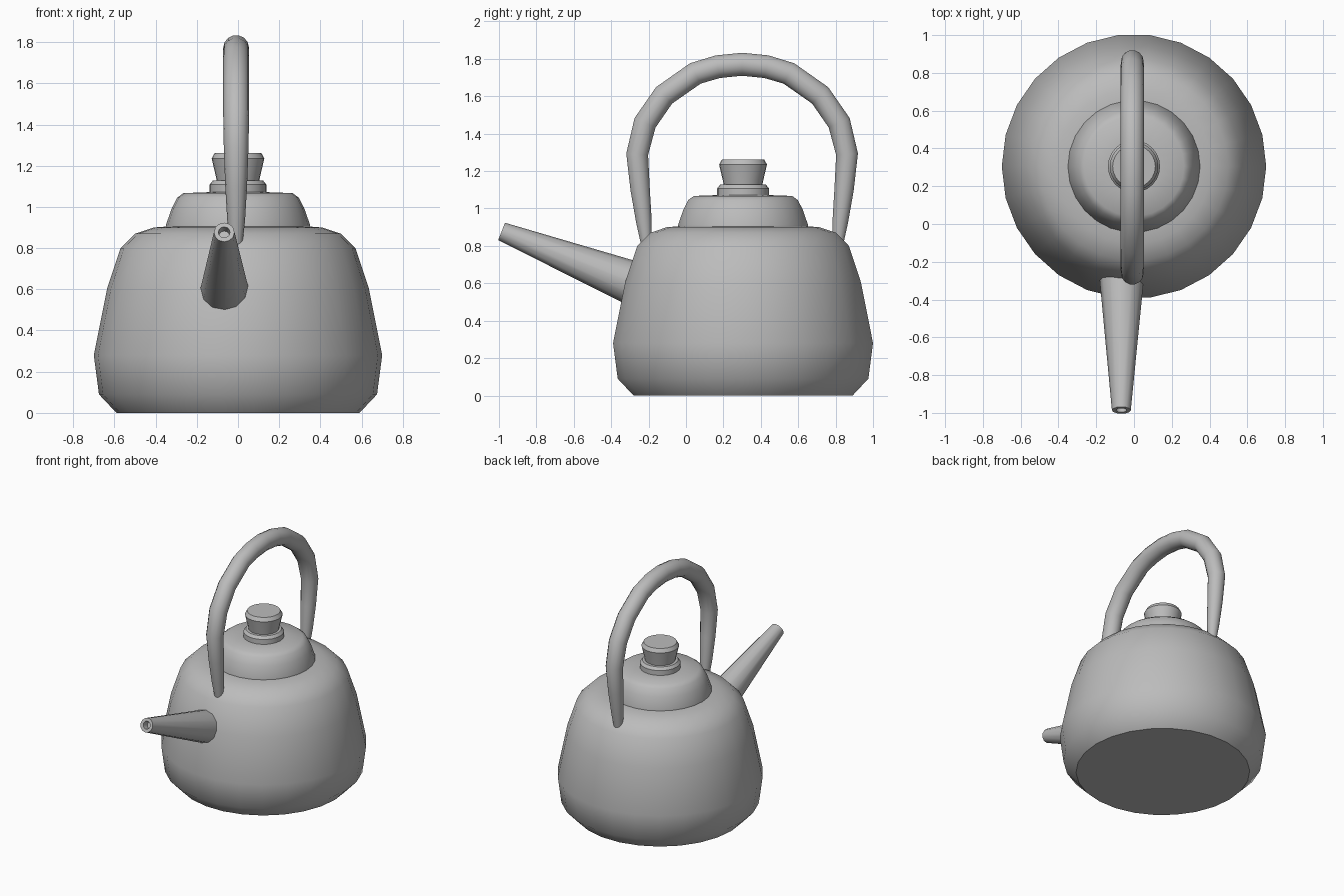
import bpy
import bmesh
from math import cos, sin, pi, radians
from mathutils import Vector

cube = bpy.data.objects.get("Cube")
if cube:
    bpy.data.objects.remove(cube)

grey = bpy.data.materials.new("plain grey")
grey.use_nodes = True
grey.diffuse_color = (0.5, 0.5, 0.5, 1)
grey.node_tree.nodes["Principled BSDF"].inputs["Base Color"].default_value = grey.diffuse_color

X_AXIS = Vector((1, 0, 0))
CENTRE_Y = 0.305


def loft(name, rings, sides, sharp_angle=40):
    """Skin round rings (centre, axis, radius) and cap both ends."""
    bm = bmesh.new()
    loops = []
    for centre, axis, radius in rings:
        across = axis.normalized().cross(X_AXIS)
        loops.append([
            bm.verts.new(centre + radius * (cos(2 * pi * i / sides) * X_AXIS
                                            + sin(2 * pi * i / sides) * across))
            for i in range(sides)])
    for low, high in zip(loops, loops[1:]):
        for i in range(sides):
            j = (i + 1) % sides
            bm.faces.new((low[i], low[j], high[j], high[i]))
    bm.faces.new(loops[0][::-1])
    bm.faces.new(loops[-1])
    bmesh.ops.recalc_face_normals(bm, faces=bm.faces)
    mesh = bpy.data.meshes.new(name)
    bm.to_mesh(mesh)
    bm.free()
    mesh.materials.append(grey)
    obj = bpy.data.objects.new(name, mesh)
    bpy.context.collection.objects.link(obj)
    bpy.ops.object.select_all(action="DESELECT")
    obj.select_set(True)
    bpy.context.view_layer.objects.active = obj
    bpy.ops.object.shade_smooth_by_angle(angle=radians(sharp_angle))
    return obj


def lathe(name, profile, sides, sharp_angle=40):
    """Turn a (radius, height) profile about the upright body axis."""
    up = Vector((0, 0, 1))
    return loft(name, [(Vector((0, CENTRE_Y, z)), up, r) for r, z in profile],
                sides, sharp_angle)


# Pot body
lathe("body", [(0.59, 0), (0.675, 0.09), (0.70, 0.28), (0.635, 0.605),
               (0.57, 0.80), (0.50, 0.87), (0.41, 0.90), (0.33, 0.906)], 26, 46)

# Lid and its knob
lathe("lid", [(0.35, 0.90), (0.35, 0.912), (0.321, 0.995), (0.295, 1.045),
              (0.265, 1.067), (0.13, 1.072)], 26, 60)
lathe("knob_base", [(0.138, 1.065), (0.138, 1.108), (0.122, 1.128), (0.09, 1.13)], 24, 35)
lathe("knob", [(0.102, 1.12), (0.108, 1.15), (0.128, 1.235), (0.113, 1.262)], 24, 35)

# Arched handle: one half of the path, mirrored over the top
half = [(-0.51, 0.79, 0.027), (-0.525, 0.93, 0.043), (-0.545, 1.10, 0.053),
        (-0.561, 1.29, 0.060), (-0.519, 1.458, 0.063), (-0.417, 1.605, 0.063),
        (-0.25, 1.722, 0.063), (-0.13, 1.758, 0.063)]
path = half + [(0, 1.771, 0.063)] + [(-y, z, r) for y, z, r in reversed(half)]
points = [Vector((-0.009, CENTRE_Y - 0.005 + y, z)) for y, z, r in path]
rings = []
for i, point in enumerate(points):
    axis = points[min(i + 1, len(points) - 1)] - points[max(i - 1, 0)]
    rings.append((point, axis, path[i][2]))
loft("handle", rings, 14, 60)

# Tapered spout with a recessed opening
tip = Vector((-0.067, -0.986, 0.877))
root = Vector((-0.065, -0.23, 0.58))
axis = tip - root
inward = -axis.normalized()
loft("spout", [(root, axis, 0.123), (tip, axis, 0.050), (tip, axis, 0.028),
               (tip + inward * 0.05, axis, 0.026)], 12, 40)
